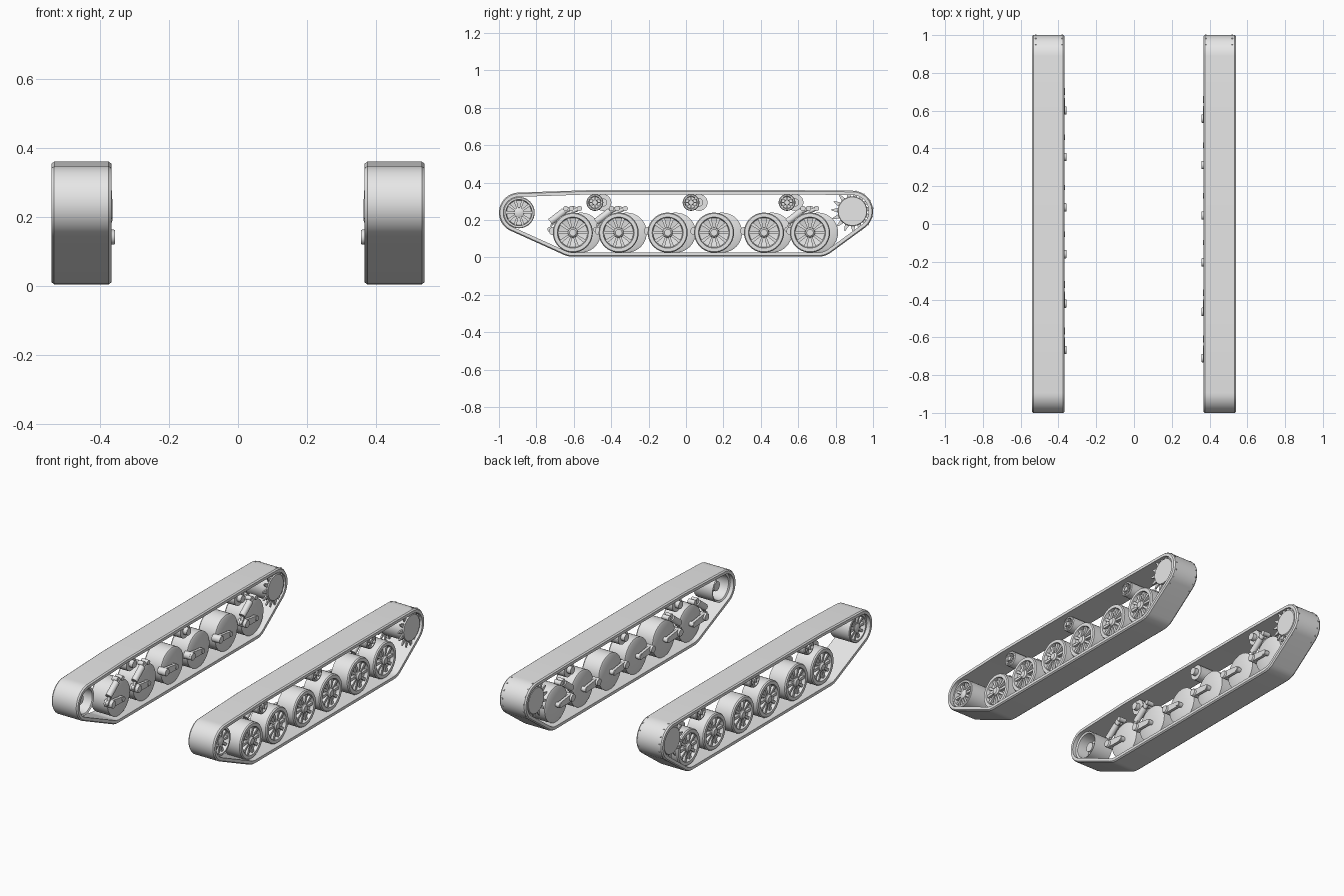
import bpy, bmesh
from math import sin, cos, pi, tau
from mathutils import Vector, Matrix
from mathutils.geometry import convex_hull_2d

cube = bpy.data.objects.get("Cube")
if cube:
    bpy.data.objects.remove(cube)

grey = bpy.data.materials.new("light_grey")
grey.use_nodes = True
GREY = (0.8, 0.8, 0.8, 1)
grey.diffuse_color = GREY
grey.node_tree.nodes["Principled BSDF"].inputs["Base Color"].default_value = GREY


def finish(name, bm, smooth=True):
    bmesh.ops.recalc_face_normals(bm, faces=bm.faces)
    mesh = bpy.data.meshes.new(name)
    bm.to_mesh(mesh)
    bm.free()
    mesh.materials.append(grey)
    ob = bpy.data.objects.new(name, mesh)
    bpy.context.collection.objects.link(ob)
    if smooth:
        bpy.ops.object.select_all(action='DESELECT')
        ob.select_set(True)
        bpy.context.view_layer.objects.active = ob
        bpy.ops.object.shade_smooth_by_angle(angle=0.6)
    return ob


def bridge(bm, a, b):
    for i in range(len(a)):
        j = (i + 1) % len(a)
        bm.faces.new((a[i], a[j], b[j], b[i]))


def lathe(bm, side, y, z, profile, steps=32):
    """Turn (x, radius) points round a crosswise axle, capping both ends."""
    rings = [[bm.verts.new((side * x, y + r * cos(tau * i / steps), z + r * sin(tau * i / steps)))
              for i in range(steps)] for x, r in profile]
    for a, b in zip(rings, rings[1:]):
        bridge(bm, a, b)
    bm.faces.new(rings[0])
    bm.faces.new(rings[-1])


def plate(bm, side, outline, x0, x1):
    """Extrude a (y, z) outline between two x positions."""
    a, b = [[bm.verts.new((side * x, y, z)) for y, z in outline] for x in (x0, x1)]
    bridge(bm, a, b)
    bm.faces.new(a)
    bm.faces.new(b)


def spokes(bm, side, y, z, count, r0, r1, w0, w1, x0, x1):
    for k in range(count):
        d = Vector((cos(tau * k / count), sin(tau * k / count)))
        n = Vector((-d.y, d.x))
        c = Vector((y, z))
        plate(bm, side, [c + d * r0 - n * w0, c + d * r1 - n * w1,
                         c + d * r1 + n * w1, c + d * r0 + n * w0], x0, x1)


def rod(bm, a, b, r):
    a, b = Vector(a), Vector(b)
    turn = (b - a).to_track_quat('Z', 'Y').to_matrix().to_4x4()
    bmesh.ops.create_cone(bm, cap_ends=True, segments=16, radius1=r, radius2=r,
                          depth=(b - a).length, matrix=Matrix.Translation((a + b) / 2) @ turn)


def capsule(p, q, r0, r1, n=8):
    """Outline round two circles lying along y."""
    pts = [(p[0] - r0 * sin(pi * i / n), p[1] + r0 * cos(pi * i / n)) for i in range(n + 1)]
    return pts + [(q[0] + r1 * sin(pi * i / n), q[1] - r1 * cos(pi * i / n)) for i in range(n + 1)]


def track(name, side):
    # belt path is the hull around the idler, sprocket, end wheels and top run
    circles = [(-.893, .24, .107), (.89, .247, .11), (-.605, .122, .118),
               (.706, .122, .118), (-.52, .348, .012), (.58, .348, .012)]
    pts = [Vector((y + r * cos(tau * i / 48), z + r * sin(tau * i / 48)))
           for y, z, r in circles for i in range(48)]
    path = [pts[i] for i in convex_hull_2d(pts)]
    mid = Vector((0, .18))
    section = [(.367, .023), (.367, .006), (.375, 0), (.533, 0), (.541, .006), (.541, .023)]
    bm = bmesh.new()
    loops = []
    for i, p in enumerate(path):
        t = (path[(i + 1) % len(path)] - p).normalized() + (p - path[i - 1]).normalized()
        n = Vector((-t.y, t.x)).normalized()
        if n.dot(mid - p) < 0:
            n = -n
        loops.append([bm.verts.new((side * x, *(p + n * d))) for x, d in section])
    for i, a in enumerate(loops):
        bridge(bm, loops[i - 1], a)
    finish(name, bm)


def road_wheel(name, side, y, z=.133):
    bm = bmesh.new()
    lathe(bm, side, y, z, [(.395, .02), (.395, .098), (.4, .107), (.508, .107), (.515, .102),
                           (.515, .083), (.495, .078), (.485, .03), (.485, .01)], 40)
    spokes(bm, side, y, z, 10, .02, .08, .005, .009, .48, .508)
    lathe(bm, side, y, z, [(.48, .028), (.512, .026), (.52, .018), (.52, .004)], 20)
    finish(name, bm)


def swing_arm(name, side, y, z=.133):
    bm = bmesh.new()
    pivot = (y - .105, z + .008)
    plate(bm, side, capsule(pivot, (y, z), .022, .016), .368, .385)
    lathe(bm, side, *pivot, [(.357, .015), (.357, .02), (.36, .022), (.41, .022)], 20)
    lathe(bm, side, y, z, [(.364, .014), (.4, .014)], 20)
    finish(name, bm)


def damper(name, side, y):
    bm = bmesh.new()
    x = side * .383
    plate(bm, side, capsule((y - .122, .15), (y - .112, .185), .014, .014), .375, .392)
    rod(bm, (x, y - .12, .19), (x, y - .045, .248), .019)
    rod(bm, (x, y - .05, .244), (x, y - .01, .262), .011)
    lathe(bm, side, y - .008, .262, [(.365, .014), (.41, .014)], 16)
    lathe(bm, side, y - .038, .262, [(.375, .014), (.41, .014)], 16)
    finish(name, bm)


def return_roller(name, side, y, z=.294):
    bm = bmesh.new()
    lathe(bm, side, y, z, [(.4, .03), (.4, .045), (.505, .045), (.51, .041),
                           (.51, .034), (.495, .03), (.495, .01)], 24)
    spokes(bm, side, y, z, 8, .01, .034, .003, .004, .49, .505)
    lathe(bm, side, y, z, [(.49, .015), (.512, .013)], 16)
    lathe(bm, side, y, z, [(.375, .022), (.405, .022)], 16)
    finish(name, bm)


def idler(name, side, y=-.893, z=.24):
    bm = bmesh.new()
    # open rim with a central web
    lathe(bm, side, y, z, [(.47, .012), (.47, .07), (.395, .074), (.39, .084),
                           (.517, .084), (.52, .08), (.52, .07), (.49, .066), (.485, .012)], 40)
    spokes(bm, side, y, z, 10, .02, .07, .005, .008, .48, .51)
    lathe(bm, side, y, z, [(.42, .02), (.42, .028), (.512, .026), (.518, .012)], 20)
    finish(name, bm)


def sprocket(name, side, y=.89, z=.247, teeth=15):
    bm = bmesh.new()
    lathe(bm, side, y, z, [(.372, .06), (.372, .074), (.378, .079), (.525, .079),
                           (.531, .076), (.531, .06)], 40)
    outline = []
    for k in range(teeth):
        for f, r in ((-.36, .078), (-.07, .113), (.07, .113), (.36, .078)):
            a = tau * (k + f) / teeth + 1.4
            outline.append((y + r * cos(a), z + r * sin(a)))
    for x in (.381, .521):
        plate(bm, side, outline, x - .004, x + .004)
    finish(name, bm)


WHEELS = [-.605, -.36, -.098, .15, .417, .663]
ROLLERS = [-.487, .027, .54]
# the right-hand running gear is set slightly further back
for label, side, shift in (("left", 1, 0), ("right", -1, .043)):
    track(label + "_track", side)
    idler(label + "_idler_wheel", side)
    sprocket(label + "_drive_sprocket", side)
    for i, y in enumerate(WHEELS, 1):
        road_wheel(f"{label}_road_wheel_{i}", side, y + shift)
        swing_arm(f"{label}_swing_arm_{i}", side, y + shift)
        if i in (1, 2, 6):
            damper(f"{label}_damper_{i}", side, y + shift)
    for i, y in enumerate(ROLLERS, 1):
        return_roller(f"{label}_return_roller_{i}", side, y + shift)
